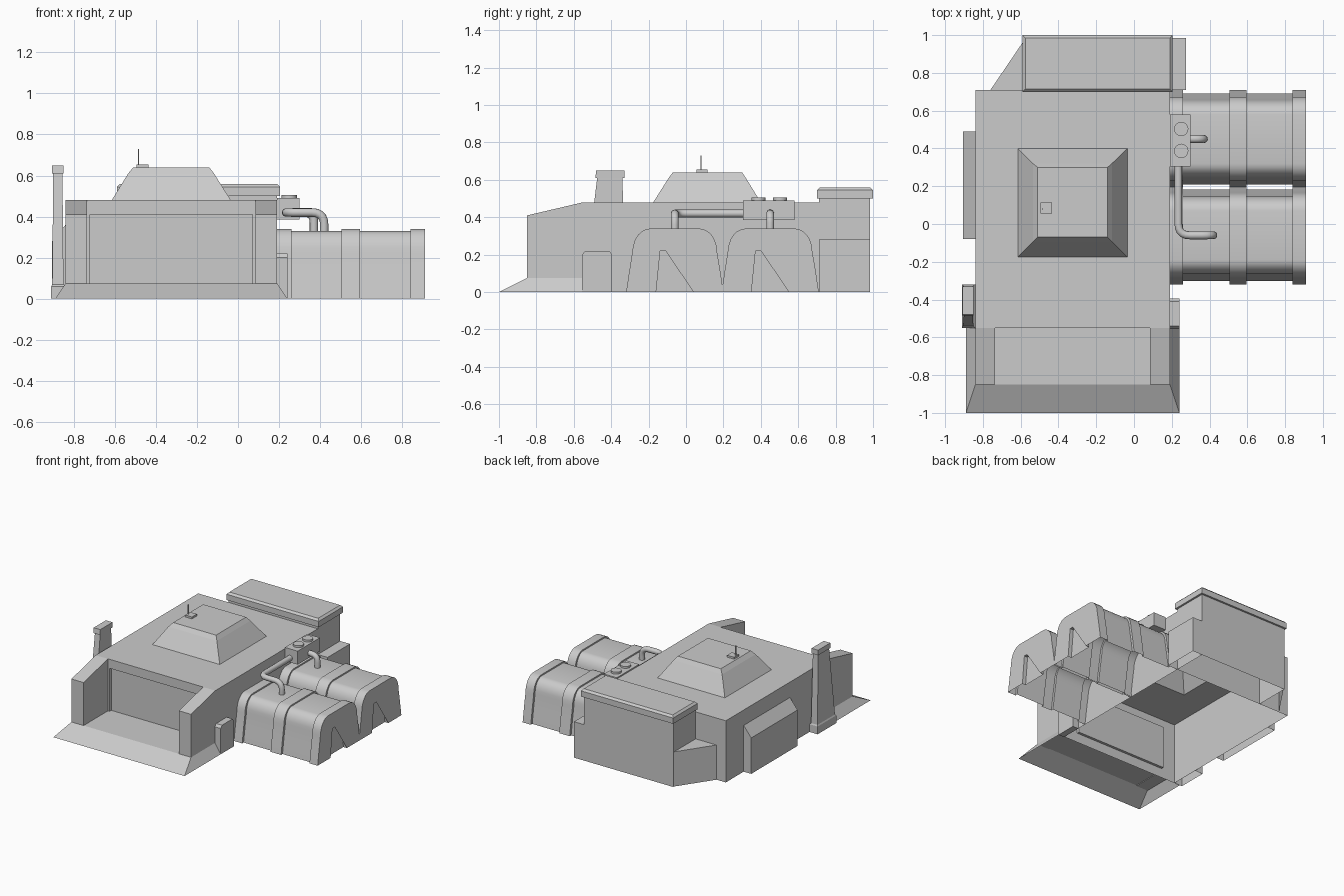
import bpy, bmesh
from math import cos, sin, pi
from mathutils import Vector

if "Cube" in bpy.data.objects:
    bpy.data.objects.remove(bpy.data.objects["Cube"])


def finish(name, bm, smooth=False):
    bmesh.ops.remove_doubles(bm, verts=bm.verts, dist=1e-5)
    bmesh.ops.recalc_face_normals(bm, faces=bm.faces)
    me = bpy.data.meshes.new(name)
    bm.to_mesh(me)
    bm.free()
    ob = bpy.data.objects.new(name, me)
    bpy.context.collection.objects.link(ob)
    if smooth:
        bpy.ops.object.select_all(action='DESELECT')
        bpy.context.view_layer.objects.active = ob
        ob.select_set(True)
        bpy.ops.object.shade_smooth_by_angle(angle=0.6)
    return ob


def add_loft(bm, rings, cap=True, closed=True):
    """Skin a series of equal-length rings; the first end stays open."""
    vs = [[bm.verts.new(p) for p in r] for r in rings]
    n = len(vs[0])
    for a, b in zip(vs, vs[1:]):
        for i in range(n if closed else n - 1):
            j = (i + 1) % n
            bm.faces.new((a[i], a[j], b[j], b[i]))
    if cap:
        bm.faces.new(vs[-1])
    return vs


def loft(name, rings, cap=True, closed=True, smooth=False):
    bm = bmesh.new()
    add_loft(bm, rings, cap, closed)
    return finish(name, bm, smooth)


def rect(z, x0, x1, y0, y1):
    return [(x0, y0, z), (x1, y0, z), (x1, y1, z), (x0, y1, z)]


def front_rect(y, x0, x1, z0, z1):
    return [(x0, y, z0), (x1, y, z0), (x1, y, z1), (x0, y, z1)]


def box(name, x0, x1, y0, y1, z0, z1, closed_base=False):
    rings = [rect(z0, x0, x1, y0, y1), rect(z1, x0, x1, y0, y1)]
    if closed_base:
        rings.insert(0, [((x0 + x1) / 2, (y0 + y1) / 2, z0)] * 4)
        bm = bmesh.new()
        vs = add_loft(bm, rings[1:])
        bm.faces.new(vs[0])
        return finish(name, bm)
    return loft(name, rings)


# Main hall: open below, with a roof opening under the turret
T0 = (-0.615, -0.035, -0.175, 0.40)
bm = bmesh.new()
vs = add_loft(bm, [rect(0, -0.84, 0.19, -0.55, 0.71), rect(0.48, -0.84, 0.19, -0.55, 0.71),
                   rect(0.48, *T0)], cap=False)
front = [f for f in bm.faces if all(abs(v.co.y + 0.55) < 1e-4 for v in f.verts)]
bmesh.ops.delete(bm, geom=front, context='FACES')
add_loft(bm, [front_rect(-0.55, -0.84, 0.19, 0, 0.48), front_rect(-0.55, -0.72, 0.07, 0.075, 0.41),
              front_rect(-0.53, -0.72, 0.07, 0.075, 0.41)])
finish("main_hall", bm)

# Sloped cheeks either side of the entrance, with apron and ramp
cheek = [(-0.55, 0.07), (-0.85, 0.07), (-0.85, 0.41), (-0.55, 0.48)]
for side, x0, x1 in (("left", -0.84, -0.735), ("right", 0.085, 0.19)):
    bm = bmesh.new()
    vs = add_loft(bm, [[(x, y, z) for y, z in cheek] for x in (x0, x1)])
    bm.faces.new(vs[0])
    finish("entrance_cheek_" + side, bm)
loft("entrance_ramp", [rect(0, -0.89, 0.24, -1, -0.55), rect(0.075, -0.84, 0.19, -0.85, -0.55)])

# Roof turret with hatch and antenna
loft("roof_turret", [rect(0.48, *T0), rect(0.61, -0.535, -0.117, -0.093, 0.32),
                     rect(0.64, -0.51, -0.14, -0.07, 0.30)])
box("turret_hatch", -0.495, -0.435, 0.055, 0.115, 0.64, 0.655)
box("antenna", -0.488, -0.482, 0.077, 0.083, 0.64, 0.73)

# Rear block with bevelled roof slab, side box and corner wedge
box("rear_block", -0.58, 0.19, 0.71, 0.985, 0, 0.50)
S = (-0.59, 0.205, 0.70, 1.0)
bm = bmesh.new()
vs = add_loft(bm, [rect(0.50, *S), rect(0.545, *S), rect(0.56, -0.575, 0.19, 0.715, 0.985)])
bm.faces.new(vs[0])
finish("rear_roof_slab", bm)
box("rear_side_box", 0.19, 0.275, 0.71, 0.985, 0, 0.28)
loft("rear_wedge", [[(-0.76, 0.71, z), (-0.58, 0.71, z), (-0.58, 0.975, z)] for z in (0, 0.27)])

# Left wall bay with slanted top
loft("left_bay", [rect(0, -0.905, -0.84, -0.08, 0.49),
                  [(-0.905, -0.08, 0.28), (-0.84, -0.08, 0.36), (-0.84, 0.49, 0.36), (-0.905, 0.49, 0.28)]])

# Left chimney: plinth, tapered shaft and cap
loft("chimney", [rect(0, -0.91, -0.84, -0.55, -0.32), rect(0.06, -0.91, -0.84, -0.55, -0.32),
                 rect(0.07, -0.905, -0.85, -0.54, -0.325), rect(0.61, -0.90, -0.855, -0.475, -0.34),
                 rect(0.61, -0.907, -0.85, -0.485, -0.33), rect(0.65, -0.907, -0.85, -0.48, -0.33)])

# Small cabinet on the right wall, rounded top corners
cab = [(-0.555, 0), (-0.555, 0.20), (-0.54, 0.22), (-0.41, 0.22), (-0.395, 0.20), (-0.395, 0)]
loft("right_cabinet", [[(x, y, z) for y, z in cab] for x in (0.19, 0.24)])


# Storage huts: rounded arch section with raised ribs and recessed end doors
def arch(x, cy, off):
    half = [(0.26 - off, 0), (0.242 - off, 0.12)]
    for i in range(7):
        a = pi / 2 * i / 6
        half.append((0.13 + (0.095 - off) * cos(a), 0.22 + (0.12 - off * 0.6) * sin(a)))
    pts = [(-w, z) for w, z in half] + [(w, z) for w, z in reversed(half)]
    return [(x, cy + w, z) for w, z in pts]


steps = [(0.19, 0), (0.26, 0), (0.26, 1), (0.505, 1), (0.505, 0), (0.595, 0),
         (0.595, 1), (0.84, 1), (0.84, 0), (0.91, 0)]
for name, cy in (("front_hut", -0.06), ("rear_hut", 0.45)):
    bm = bmesh.new()
    add_loft(bm, [arch(x, cy, 0.018 * s) for x, s in steps], cap=False, closed=False)
    door = [(0.10, 0), (0.078, 0.22), (-0.078, 0.22), (-0.10, 0)]
    rim = [(0.91, cy + w, z) for w, z in door]
    end = bm.faces.new([bm.verts.new(p) for p in arch(0.91, cy, 0) + rim])
    bmesh.ops.triangulate(bm, faces=[end])
    add_loft(bm, [rim, [(0.88, y, z) for _, y, z in rim]], closed=False)
    finish(name, bm, smooth=True)

# Pump box with two round caps
box("pump_box", 0.19, 0.30, 0.305, 0.58, 0.385, 0.49, closed_base=True)
for i, y in enumerate((0.387, 0.503)):
    loft("pump_cap_%d" % (i + 1),
         [[(0.25 + 0.038 * cos(k * pi / 8), y + 0.038 * sin(k * pi / 8), z) for k in range(16)]
          for z in (0.49, 0.505)], smooth=True)


# Pipes: corners rounded with quadratic arcs, then swept round section
def pipe(name, pts, r=0.021, bend=0.06):
    pts = [Vector(p) for p in pts]
    path = [pts[0]]
    for a, b, c in zip(pts, pts[1:], pts[2:]):
        p, q = b + (a - b).normalized() * bend, b + (c - b).normalized() * bend
        for i in range(6):
            t = i / 5
            path.append(p * (1 - t) ** 2 + b * 2 * t * (1 - t) + q * t * t)
    path.append(pts[-1])
    rings, u = [], None
    for i, p in enumerate(path):
        d = (path[min(i + 1, len(path) - 1)] - path[max(i - 1, 0)]).normalized()
        u = d.orthogonal().normalized() if u is None else (u - d * u.dot(d)).normalized()
        v = d.cross(u)
        rings.append([p + (u * cos(k * pi / 6) + v * sin(k * pi / 6)) * r for k in range(12)])
    loft(name, rings, smooth=True)


pipe("long_pipe", [(0.235, 0.31, 0.42), (0.235, -0.06, 0.42), (0.42, -0.06, 0.42), (0.42, -0.06, 0.32)])
pipe("short_pipe", [(0.29, 0.45, 0.42), (0.37, 0.45, 0.42), (0.37, 0.45, 0.32)], bend=0.05)
